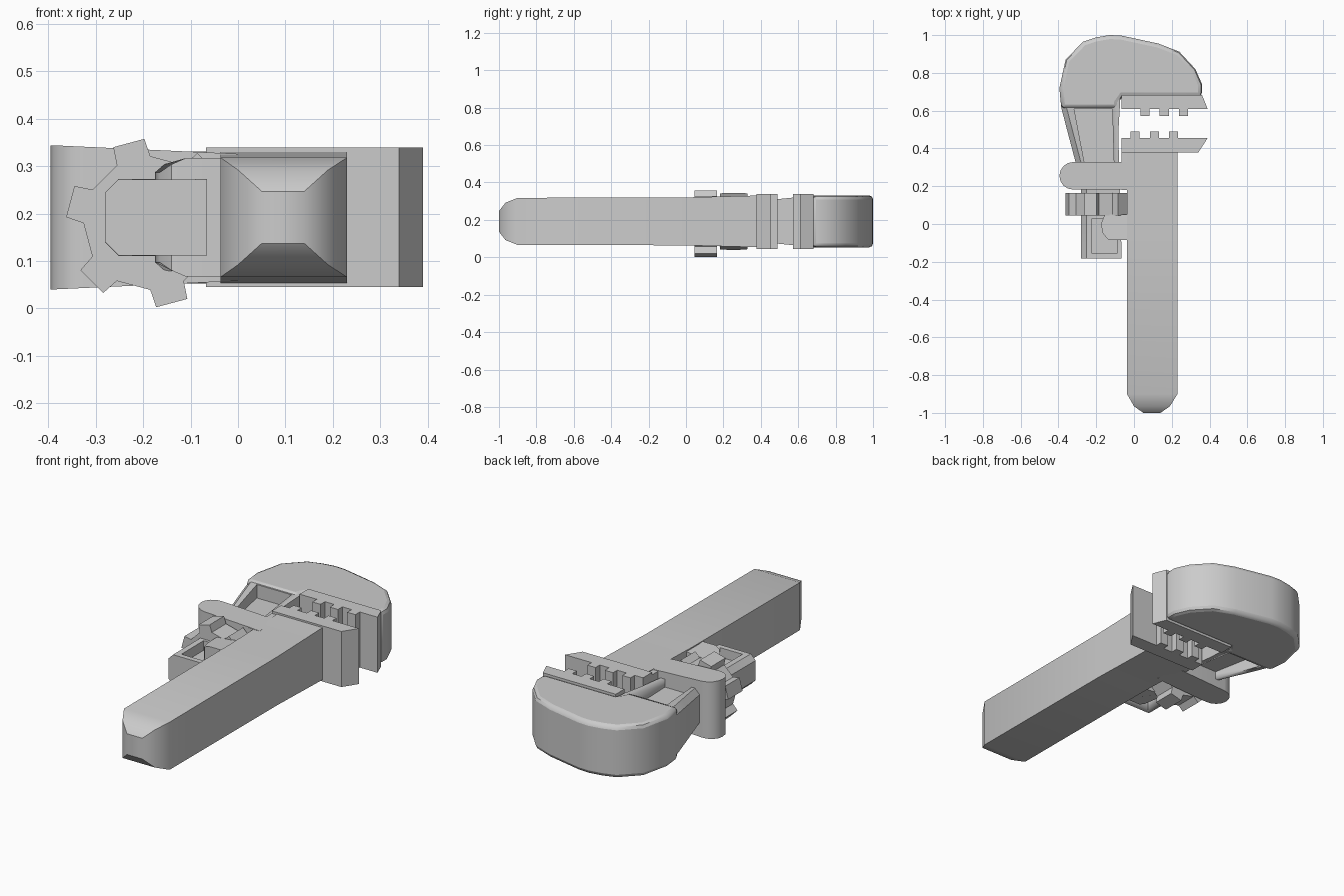
import bpy, bmesh, math

if "Cube" in bpy.data.objects:
    bpy.data.objects.remove(bpy.data.objects["Cube"])

ZC = 0.192  # mid-plane height of the tool


def finish(name, bm, angle=35):
    bmesh.ops.recalc_face_normals(bm, faces=bm.faces)
    me = bpy.data.meshes.new(name)
    bm.to_mesh(me)
    bm.free()
    ob = bpy.data.objects.new(name, me)
    bpy.context.collection.objects.link(ob)
    bpy.ops.object.select_all(action='DESELECT')
    ob.select_set(True)
    bpy.context.view_layer.objects.active = ob
    bpy.ops.object.shade_smooth_by_angle(angle=math.radians(angle))
    return ob


def loft(name, rings, angle=35):
    """Skin a list of equal-length point rings and cap both ends."""
    bm = bmesh.new()
    vs = [[bm.verts.new(p) for p in r] for r in rings]
    n = len(rings[0])
    for a, b in zip(vs, vs[1:]):
        for i in range(n):
            j = (i + 1) % n
            bm.faces.new((a[i], a[j], b[j], b[i]))
    bm.faces.new(vs[0])
    bm.faces.new(vs[-1])
    return finish(name, bm, angle)


def plate(name, pts, half, z=ZC, angle=35):
    """Top-view outline extruded in z; half may depend on x."""
    h = half if callable(half) else (lambda x: half)
    return loft(name, [[(x, y, z + s * h(x)) for x, y in pts] for s in (-1, 1)], angle)


def box(name, x0, x1, y0, y1, half, z=ZC):
    return plate(name, [(x0, y0), (x1, y0), (x1, y1), (x0, y1)], half, z)


def cut(ob, cutter):
    m = ob.modifiers.new("cut", 'BOOLEAN')
    m.operation, m.solver, m.object = 'DIFFERENCE', 'EXACT', cutter
    bpy.context.view_layer.objects.active = ob
    bpy.ops.object.modifier_apply(modifier=m.name)
    bpy.data.objects.remove(cutter, do_unlink=True)


# Handle: rectangular bar with a rounded butt
bar = [(-1.0, 0.05, 0.14, 0.055), (-0.965, 0.0, 0.19, 0.1), (-0.9, -0.037, 0.23, 0.126),
       (0.0, -0.037, 0.23, 0.128), (0.38, -0.037, 0.23, 0.138)]
loft("handle", [[(a, y, ZC - h), (b, y, ZC - h), (b, y, ZC + h), (a, y, ZC + h)]
                for y, a, b, h in bar])
box("handle_shoulder", -0.067, 0.0, 0.18, 0.38, 0.134)

# Collar that guides the sliding shank
R = 0.073
arc = [(-0.322 + R * math.cos(t), 0.255 + R * math.sin(t))
       for t in [math.pi / 2 + math.pi * i / 8 for i in range(9)]]
plate("collar", [(0.0, 0.328)] + arc + [(0.0, 0.182)],
      lambda x: 0.134 + 0.018 * min(1, max(0, -x / 0.39)))

# Rounded tab on the handle that holds the shank
plate("handle_tab", [(0.0, 0.05), (-0.155, 0.05), (-0.175, 0.0), (-0.165, -0.05),
                     (-0.14, -0.08), (-0.11, -0.086), (0.0, -0.086)],
      lambda x: 0.125 if x > -0.12 else (0.112 if x > -0.16 else 0.095))

# Sliding shank, chamfered on its outer side
C = 0.028
stations = [(-0.183, -0.28, -0.065, 0.08), (0.18, -0.28, -0.075, 0.082),
            (0.33, -0.31, -0.08, 0.102), (0.5, -0.355, -0.082, 0.12),
            (0.62, -0.386, -0.075, 0.132), (0.7, -0.39, -0.075, 0.134)]
shank = loft("shank", [[(a + C, y, ZC - h), (b, y, ZC - h), (b, y, ZC + h),
                        (a + C, y, ZC + h), (a, y, ZC + h - C), (a, y, ZC - h + C)]
                       for y, a, b, h in stations])
for s in (-1, 1):
    # Recess below the head, and pocket at the lower end
    cut(shank, plate("recess_cutter", [(-0.25, 0.26), (-0.105, 0.26), (-0.115, 0.61),
                                       (-0.317, 0.61)], 0.1, ZC + s * 0.16))
    cut(shank, box("pocket_cutter", -0.222, -0.09, -0.155, 0.03, 0.1, ZC + s * 0.13))

# Hooked head with softened rims
head = plate("head", [(-0.385, 0.612), (-0.395, 0.72), (-0.362, 0.87), (-0.27, 0.965),
                      (-0.2, 0.988), (-0.13, 1.0), (-0.07, 0.998), (0.13, 0.955),
                      (0.24, 0.912), (0.325, 0.82), (0.36, 0.74), (0.36, 0.675),
                      (-0.06, 0.675), (-0.085, 0.64), (-0.085, 0.612)], 0.139)
bev = head.modifiers.new("rim", 'BEVEL')
bev.width, bev.segments, bev.limit_method = 0.022, 2, 'ANGLE'
bev.angle_limit = math.radians(60)
bpy.context.view_layer.objects.active = head
bpy.ops.object.modifier_apply(modifier=bev.name)
bpy.ops.object.shade_smooth_by_angle(angle=math.radians(45))

# Jaws with square teeth
JAW = 0.147
plate("lower_jaw", [(-0.067, 0.378), (0.34, 0.378), (0.39, 0.455), (-0.067, 0.455)], JAW)
plate("upper_jaw", [(-0.067, 0.683), (0.36, 0.683), (0.39, 0.61), (-0.067, 0.61)], JAW)
for i in range(3):
    x = 0.102 * i
    box("lower_tooth", x - 0.018, x + 0.03, 0.44, 0.49, JAW)
    box("upper_tooth", x + 0.034, x + 0.082, 0.573, 0.62, JAW)

# Adjusting nut: six-tooth wheel around the shank
wheel = []
for k in range(6):
    for da, r in ((-15, 0.141), (-11, 0.178), (11, 0.178), (15, 0.141)):
        t = math.radians(45 + 60 * k + da)
        wheel.append((-0.185 + r * math.cos(t), 0.18 + r * math.sin(t)))
loft("adjusting_nut", [[(x, y, z) for x, z in wheel] for y in (0.045, 0.165)], 20)
